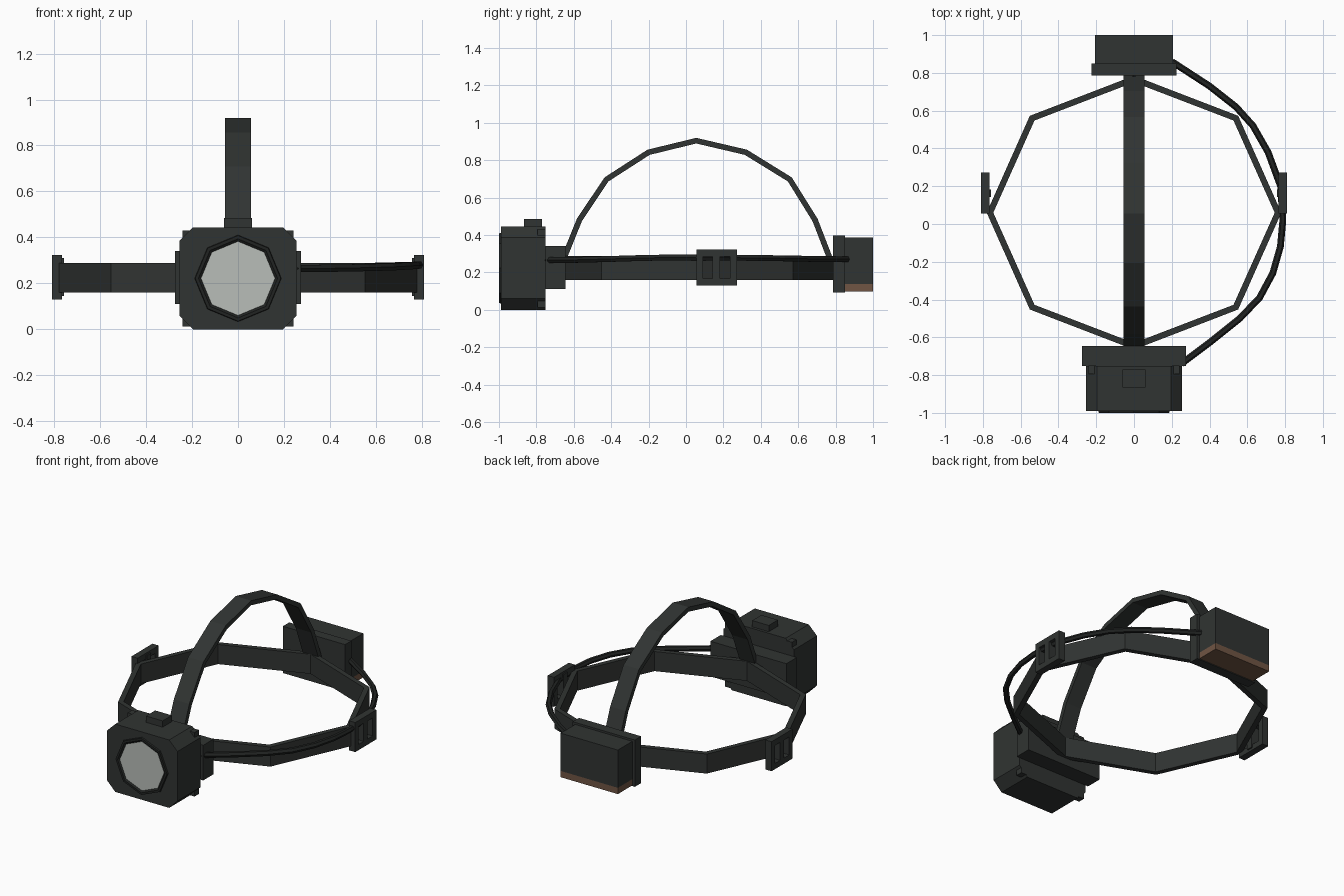
import bpy, bmesh, math
from mathutils import Vector

if "Cube" in bpy.data.objects:
    bpy.data.objects.remove(bpy.data.objects["Cube"])


def mat(name, rgb):
    m = bpy.data.materials.new(name)
    m.diffuse_color = (*rgb, 1)
    m.use_nodes = True
    m.node_tree.nodes["Principled BSDF"].inputs["Base Color"].default_value = m.diffuse_color
    return m


DARK = mat("dark_plastic", (0.03, 0.034, 0.032))
BLACK = mat("black_rim", (0.015, 0.017, 0.016))
GLASS = mat("pale_lens", (0.48, 0.51, 0.48))
BROWN = mat("brown_base", (0.16, 0.09, 0.057))


def finish(name, bm, material):
    bmesh.ops.recalc_face_normals(bm, faces=bm.faces)
    me = bpy.data.meshes.new(name)
    bm.to_mesh(me)
    bm.free()
    me.materials.append(material)
    ob = bpy.data.objects.new(name, me)
    bpy.context.collection.objects.link(ob)
    return ob


def boxes(name, spans, material=DARK):
    """One object from boxes given as (x0, x1, y0, y1, z0, z1)."""
    bm = bmesh.new()
    for x0, x1, y0, y1, z0, z1 in spans:
        vs = bmesh.ops.create_cube(bm, size=1)["verts"]
        for v in vs:
            v.co = Vector((x1 if v.co.x > 0 else x0,
                           y1 if v.co.y > 0 else y0,
                           z1 if v.co.z > 0 else z0))
    return finish(name, bm, material)


def skin(name, rings, material=DARK, loop=False, cap=True):
    """Joins equal-sized rings of points with quads."""
    bm = bmesh.new()
    rs = [[bm.verts.new(p) for p in r] for r in rings]
    n = len(rs[0])
    for a, b in zip(rs, rs[1:] + (rs[:1] if loop else [])):
        for i in range(n):
            j = (i + 1) % n
            bm.faces.new((a[i], a[j], b[j], b[i]))
    if cap and not loop:
        bm.faces.new(rs[0])
        bm.faces.new(rs[-1])
    return finish(name, bm, material)


def octagon(r, y):
    return [(r * math.cos(k * math.pi / 4), y, 0.222 + r * math.sin(k * math.pi / 4))
            for k in range(8)]


# Eight-sided head band
rings = []
for k in range(8):
    c, s = math.cos(k * math.pi / 4), math.sin(k * math.pi / 4)
    rings.append([(rx * c, 0.06 + ry * s, z) for rx, ry, z in
                  ((0.78, 0.725, 0.16), (0.78, 0.725, 0.288),
                   (0.745, 0.69, 0.288), (0.745, 0.69, 0.16))])
skin("head_band", rings, loop=True)

# Strap over the head
path = [(-0.655, 0.27), (-0.57, 0.48), (-0.425, 0.697), (-0.2, 0.842), (0.055, 0.904),
        (0.32, 0.842), (0.555, 0.697), (0.69, 0.48), (0.775, 0.26)]
rings = []
for i, p in enumerate(path):
    a, b = Vector(path[max(i - 1, 0)]), Vector(path[min(i + 1, len(path) - 1)])
    t = (b - a).normalized()
    n = Vector((-t.y, t.x)) * 0.015
    rings.append([(x, p[0] + e * n.x, p[1] + e * n.y)
                  for x, e in ((-0.056, -1), (0.056, -1), (0.056, 1), (-0.056, 1))])
skin("top_strap", rings)

# Lamp housing with cut corners
out = [(0.255, 0.06), (0.255, 0.385), (0.195, 0.444), (-0.195, 0.444),
       (-0.255, 0.385), (-0.255, 0.06), (-0.195, 0.0), (0.195, 0.0)]
skin("lamp_housing", [[(x, y, z) for x, z in out] for y in (-0.99, -0.752)])
skin("lens_bezel", [octagon(0.19, -0.985), octagon(0.186, -1.0),
                    octagon(0.172, -1.0), octagon(0.16, -0.991)], BLACK, cap=False)
skin("lens", [octagon(0.161, -0.985), octagon(0.161, -0.993)], GLASS)
boxes("lamp_hinge_tabs", [(s * 0.2 - 0.0 if s > 0 else -0.242, 0.242 if s > 0 else -0.2,
                           -0.795, -0.75, z, z + 0.035)
                          for s in (1, -1) for z in (0.012, 0.396)])
boxes("lamp_mount", [(-0.275, 0.275, -0.752, -0.645, 0.11, 0.34)])
boxes("power_button", [(-0.06, 0.06, -0.865, -0.77, 0.43, 0.485)])

# Battery pack at the back
boxes("battery_plate", [(-0.225, 0.225, 0.785, 0.85, 0.092, 0.398)])
boxes("battery_box", [(-0.207, 0.207, 0.85, 1.0, 0.138, 0.385)])
boxes("battery_base", [(-0.207, 0.207, 0.85, 1.0, 0.097, 0.138)], BROWN)

# Slotted side buckles
for side, s in (("right", 1), ("left", -1)):
    parts = []
    for x0, y0, y1, z0, z1 in ((0.765, 0.055, 0.09, 0.13, 0.323),
                               (0.757, 0.142, 0.183, 0.145, 0.31),
                               (0.765, 0.235, 0.273, 0.13, 0.323),
                               (0.765, 0.09, 0.235, 0.13, 0.167),
                               (0.765, 0.09, 0.235, 0.285, 0.323)):
        xs = sorted((s * x0, s * 0.81))
        parts.append((*xs, y0, y1, z0, z1))
    boxes(side + "_buckle", parts)

# Cable from the lamp to the battery
pts = [(0.25, -0.74, 0.265), (0.41, -0.62, 0.266), (0.56, -0.5, 0.269), (0.665, -0.39, 0.272),
       (0.735, -0.26, 0.276), (0.775, -0.12, 0.279), (0.788, 0.02, 0.28), (0.776, 0.2, 0.279),
       (0.71, 0.38, 0.277), (0.63, 0.52, 0.275), (0.54, 0.62, 0.273), (0.4, 0.73, 0.271),
       (0.2, 0.86, 0.27)]
rings = []
for i, p in enumerate(pts):
    t = Vector(pts[min(i + 1, len(pts) - 1)]) - Vector(pts[max(i - 1, 0)])
    n = Vector((t.y, -t.x, 0)).normalized()
    rings.append([Vector(p) + 0.018 * (n * math.cos(a) + Vector((0, 0, math.sin(a))))
                  for a in (k * math.pi / 3 for k in range(6))])
skin("cable", rings, BLACK)
